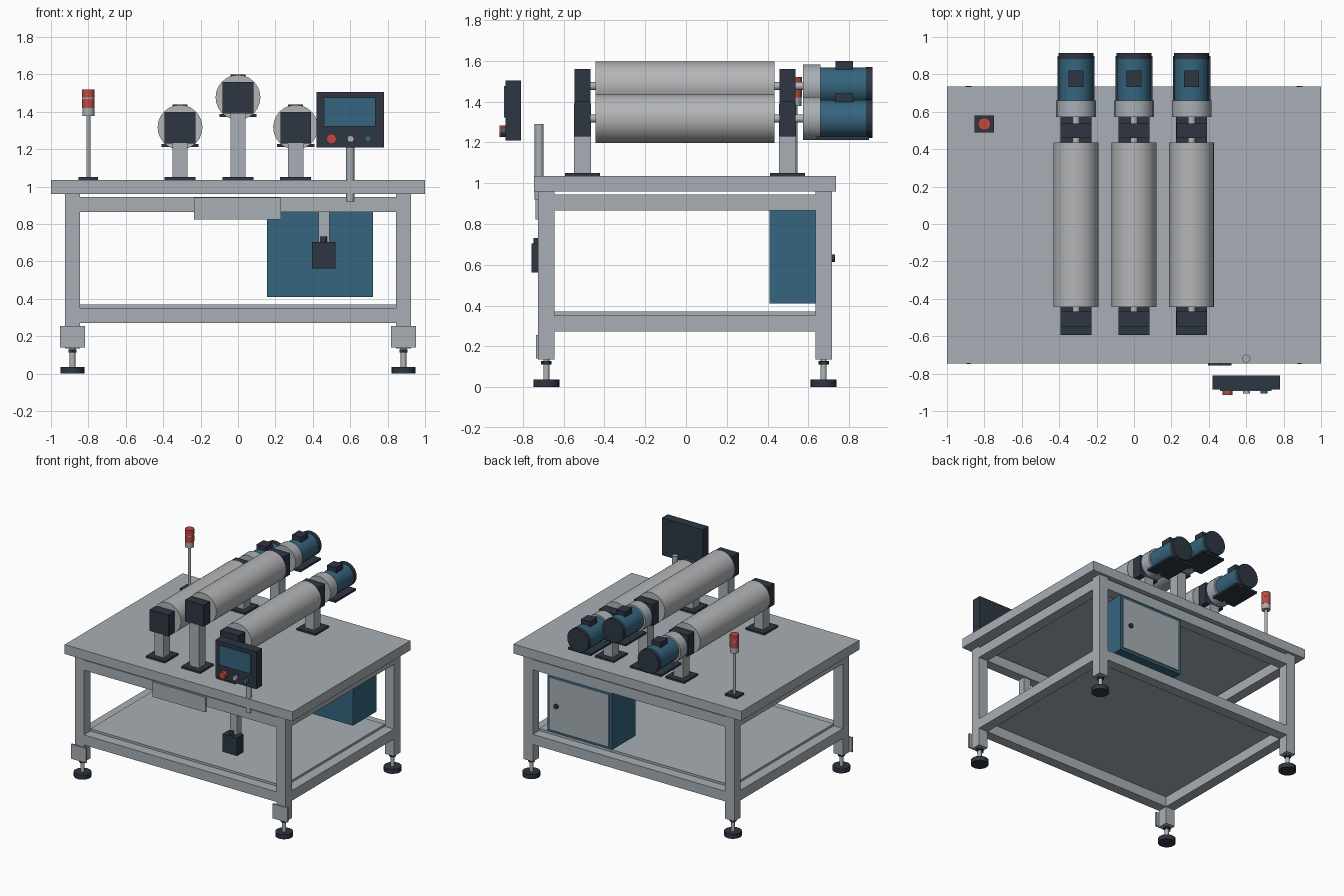
import bpy, bmesh, math
from mathutils import Matrix, Vector

if "Cube" in bpy.data.objects:
    bpy.data.objects.remove(bpy.data.objects["Cube"])


def material(name, rgb):
    m = bpy.data.materials.new(name)
    m.diffuse_color = (*rgb, 1)
    m.use_nodes = True
    m.node_tree.nodes["Principled BSDF"].inputs["Base Color"].default_value = m.diffuse_color
    return m


FRAME = material("frame grey", (0.39, 0.43, 0.46))
STEEL = material("roller steel", (0.45, 0.46, 0.47))
DARK = material("dark slate", (0.027, 0.037, 0.055))
BLUE = material("machine blue", (0.035, 0.13, 0.205))
RED = material("signal red", (0.52, 0.065, 0.05))


def finish(name, bm, mat, smooth=False):
    me = bpy.data.meshes.new(name)
    bm.to_mesh(me)
    bm.free()
    ob = bpy.data.objects.new(name, me)
    bpy.context.collection.objects.link(ob)
    me.materials.append(mat)
    if smooth:
        bpy.ops.object.select_all(action='DESELECT')
        ob.select_set(True)
        bpy.context.view_layer.objects.active = ob
        bpy.ops.object.shade_smooth_by_angle(angle=math.radians(40))
    return ob


def box(name, x, y, z, mat):
    """Box from (min, max) ranges on each axis."""
    bm = bmesh.new()
    bmesh.ops.create_cube(bm, size=1)
    for v in bm.verts:
        v.co = Vector([(a + b) / 2 + c * (b - a) for c, (a, b) in zip(v.co, (x, y, z))])
    return finish(name, bm, mat)


def around(c, half):
    return (c - half, c + half)


def cyl(name, axis, a, b, r, c, mat, sides=20):
    """Cylinder along 'Y' or 'Z' from a to b; c is its centre on the other two axes."""
    bm = bmesh.new()
    bmesh.ops.create_cone(bm, cap_ends=True, segments=sides, radius1=r, radius2=r, depth=b - a)
    mid = (a + b) / 2
    if axis == 'Y':
        mat4 = Matrix.Translation((c[0], mid, c[1])) @ Matrix.Rotation(math.pi / 2, 4, 'X')
    else:
        mat4 = Matrix.Translation((c[0], c[1], mid))
    bm.transform(mat4)
    return finish(name, bm, mat, True)


YC = -0.005          # table centre line in depth
LX, LY = 0.885, 0.68  # leg centres

# Table top and lower shelf
box("table_top", (-1, 1), around(YC, 0.74), (0.96, 1.035), FRAME)
box("lower_shelf", (-0.845, 0.845), around(YC, 0.64), (0.352, 0.37), FRAME)

# Legs, levelling feet and rails
for sx in (-1, 1):
    for sy in (-1, 1):
        x, y = sx * LX, YC + sy * LY
        box("leg", around(x, 0.04), around(y, 0.04), (0.135, 0.96), FRAME)
        cyl("foot_pad", 'Z', 0, 0.036, 0.064, (x, y), DARK)
        cyl("foot_stem", 'Z', 0.036, 0.136, 0.015, (x, y), STEEL, 12)
        cyl("foot_nut", 'Z', 0.112, 0.128, 0.026, (x, y), DARK, 6)
    box("leg_plate", around(sx * LX, 0.066), (-0.737, -0.723), (0.14, 0.255), FRAME)
for level, z in (("upper", (0.865, 0.945)), ("lower", (0.272, 0.352))):
    for s in (-1, 1):
        box(level + "_long_rail", (-0.845, 0.845), around(YC + s * LY, 0.04), z, FRAME)
        box(level + "_side_rail", around(s * LX, 0.04), around(YC, 0.64), z, FRAME)

# Three driven rollers
for x, z in ((-0.31, 1.317), (0, 1.477), (0.308, 1.317)):
    cyl("roller", 'Y', -0.443, 0.435, 0.12, (x, z), STEEL, 24)
    cyl("roller_shaft", 'Y', -0.5, 0.6, 0.02, (x, z), STEEL, 12)
    for s in (-1, 1):
        y = YC + s * 0.503
        box("pedestal_base", around(x, 0.083), around(y, 0.085), (1.035, 1.05), DARK)
        box("pedestal", around(x, 0.041), around(y, 0.041), (1.05, z - 0.085), FRAME)
        box("bearing_block", around(x, 0.082), around(y, 0.039), (z - 0.087, z + 0.083), DARK)
    # Gear motor
    cyl("gearbox", 'Y', 0.573, 0.66, 0.106, (x, z), FRAME)
    cyl("motor_body", 'Y', 0.66, 0.882, 0.091, (x, z), BLUE)
    cyl("motor_cap", 'Y', 0.882, 0.915, 0.094, (x, z), DARK)
    box("motor_plate", around(x, 0.1), (0.64, 0.898), (z - 0.104, z - 0.088), DARK)
    box("terminal_box", around(x, 0.04), (0.733, 0.82), (z + 0.07, z + 0.123), DARK)

# Operator panel with screen and buttons
box("panel_housing", (0.42, 0.78), (-0.885, -0.81), (1.21, 1.505), DARK)
box("panel_screen", (0.46, 0.735), (-0.894, -0.885), (1.322, 1.477), BLUE)
for label, x, r, y, mat in (("stop_button", 0.5, 0.027, -0.915, RED),
                            ("start_button", 0.602, 0.018, -0.905, STEEL),
                            ("mode_button", 0.695, 0.018, -0.905, BLUE)):
    cyl(label, 'Y', y, -0.885, r, (x, 1.255), mat, 16)
cyl("panel_post", 'Z', 0.92, 1.29, 0.022, (0.6, -0.72), FRAME, 16)

# Front plate and hanging switch box
box("front_plate", (-0.235, 0.23), (-0.738, -0.722), (0.823, 0.942), FRAME)
box("switch_arm", (0.43, 0.49), (-0.715, -0.655), (0.69, 0.868), FRAME)
box("switch_box", (0.395, 0.522), (-0.757, -0.675), (0.562, 0.705), DARK)
cyl("switch_knob", 'Z', 0.705, 0.732, 0.017, (0.458, -0.732), DARK, 12)

# Control cabinet with rear door
box("cabinet", (0.155, 0.722), (0.41, 0.708), (0.41, 0.865), BLUE)
box("cabinet_door", (0.178, 0.7), (0.708, 0.717), (0.43, 0.845), FRAME)
cyl("door_knob", 'Y', 0.717, 0.732, 0.018, (0.635, 0.632), DARK, 16)

# Signal light
S = (-0.8, 0.535)
box("signal_base", around(S[0], 0.052), around(S[1], 0.045), (1.035, 1.05), DARK)
cyl("signal_pole", 'Z', 1.05, 1.38, 0.011, S, FRAME, 12)
cyl("signal_socket", 'Z', 1.378, 1.42, 0.032, S, FRAME)
cyl("signal_lamp_lower", 'Z', 1.42, 1.468, 0.034, S, RED)
cyl("signal_spacer", 'Z', 1.468, 1.476, 0.032, S, FRAME)
cyl("signal_lamp_upper", 'Z', 1.476, 1.52, 0.034, S, RED)
